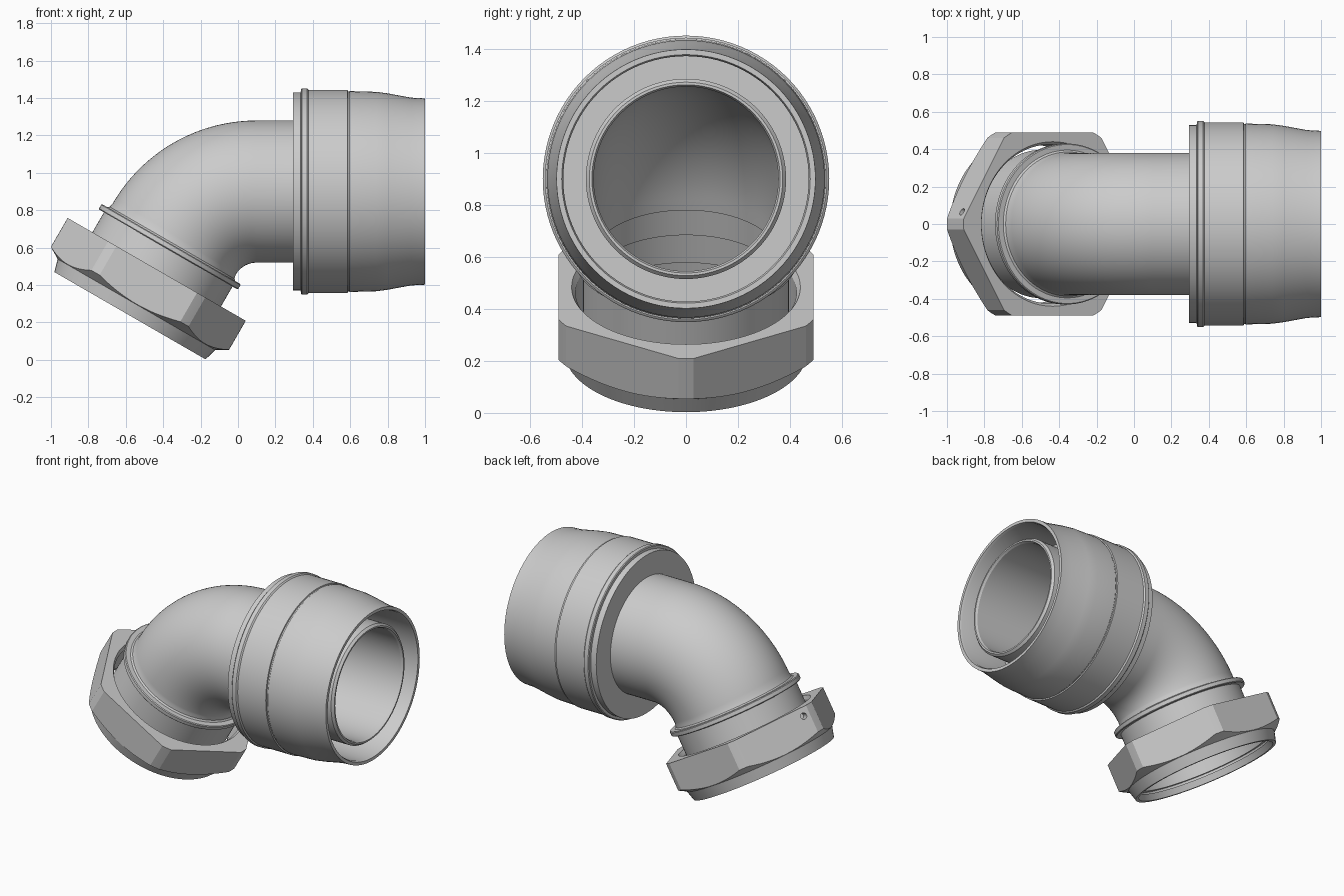
import bpy, bmesh
from math import sin, cos, pi, radians
from mathutils import Vector, Matrix

if "Cube" in bpy.data.objects:
    bpy.data.objects.remove(bpy.data.objects["Cube"])

BEND = 0.51                  # centreline bend radius
ANG = radians(60)
ARC = BEND * ANG
BX, BZ = 0.10, 0.90          # start of the bend on the horizontal axis


def frame(t):
    """Centreline point, in-plane radial vector and tangent; t = 0 at the bend end."""
    a = min(max((t + ARC) / BEND, 0.0), ANG)
    c = Vector((BX - BEND * sin(a), 0, BZ - BEND + BEND * cos(a)))
    d = Vector((-cos(a), 0, -sin(a)))
    u = Vector((sin(a), 0, -cos(a)))
    if t < -ARC:
        c += d * (t + ARC)
    elif t > 0:
        c += d * t
    return c, u, d


def X(x):
    """Path position of a world x on the horizontal run."""
    return BX - ARC - x


def sweep(name, profile, seg=96):
    """Revolve a closed (t, r) profile around the bent centreline."""
    bm = bmesh.new()
    rings = []
    for t, r in profile:
        c, u, d = frame(t)
        rings.append([bm.verts.new(c + r * (u * cos(2 * pi * k / seg) + Vector((0, r and sin(2 * pi * k / seg), 0))))
                      for k in range(seg)])
    for i, a in enumerate(rings):
        b = rings[(i + 1) % len(rings)]
        for k in range(seg):
            j = (k + 1) % seg
            bm.faces.new((a[k], a[j], b[j], b[k]))
    return finish(name, bm)


def finish(name, bm):
    bmesh.ops.recalc_face_normals(bm, faces=bm.faces)
    me = bpy.data.meshes.new(name)
    bm.to_mesh(me)
    bm.free()
    ob = bpy.data.objects.new(name, me)
    bpy.context.collection.objects.link(ob)
    return ob


def select(ob):
    bpy.ops.object.select_all(action='DESELECT')
    ob.select_set(True)
    bpy.context.view_layer.objects.active = ob


def boolean(ob, tool, op):
    m = ob.modifiers.new(op, 'BOOLEAN')
    m.object, m.operation, m.solver = tool, op, 'EXACT'
    select(ob)
    bpy.ops.object.modifier_apply(modifier=m.name)
    bpy.data.objects.remove(tool)


# Elbow tube with its collar and inner bore
N = 28
arc = [-ARC + ARC * i / N for i in range(N + 1)]
outer = [(X(0.975), 0.372), (X(0.96), 0.385), (X(0.6), 0.385), (X(0.5), 0.38)]
outer += [(t, 0.38) for t in arc]
outer += [(0.022, 0.385), (0.03, 0.395), (0.03, 0.425), (0.035, 0.43), (0.058, 0.43),
          (0.063, 0.425), (0.063, 0.397), (0.30, 0.397)]
inner = [(0.30, 0.385), (0.17, 0.385), (0.17, 0.372), (0.055, 0.372), (0.05, 0.355)]
inner += [(t, 0.355) for t in reversed(arc)]
inner += [(X(0.96), 0.355), (X(0.975), 0.362)]
elbow = sweep("elbow_tube", outer + inner)

# Socket sleeve around the horizontal end
sleeve = sweep("socket_sleeve", [(X(x), r) for x, r in [
    (0.295, 0.37), (0.295, 0.53), (0.335, 0.53), (0.337, 0.546), (0.342, 0.551),
    (0.370, 0.551), (0.376, 0.546), (0.378, 0.543), (0.586, 0.543), (0.588, 0.535),
    (0.594, 0.535), (0.597, 0.537), (0.74, 0.533), (0.80, 0.525), (0.925, 0.502),
    (1.0, 0.498), (1.0, 0.478), (0.985, 0.472), (0.66, 0.472), (0.66, 0.37)]])

# Hexagonal union nut: turned body cut to a hexagon
nut = sweep("hex_nut", [
    (0.186, 0.55), (0.365, 0.55), (0.403, 0.486), (0.472, 0.467), (0.472, 0.447),
    (0.43, 0.437), (0.43, 0.45), (0.415, 0.45), (0.415, 0.425),
    (0.21, 0.425), (0.186, 0.44)])
hexagon = sweep("hex_cutter", [(0.1, 0.566), (0.6, 0.566), (0.6, 0.2), (0.1, 0.2)], seg=6)
boolean(nut, hexagon, 'INTERSECT')

# Small drilled hole in one nut face
c, u, d = frame(0.24)
n = (-u * cos(radians(30)) + Vector((0, sin(radians(30)), 0))).normalized()
pos = c - u * 0.528 + Vector((0, 0.065, 0))
bm = bmesh.new()
bmesh.ops.create_cone(bm, cap_ends=True, segments=24, radius1=0.02, radius2=0.02, depth=0.12,
                      matrix=Matrix.Translation(pos) @ n.to_track_quat('Z', 'Y').to_matrix().to_4x4())
boolean(nut, finish("drill_cutter", bm), 'DIFFERENCE')

for ob in (elbow, sleeve, nut):
    select(ob)
    bpy.ops.object.shade_smooth_by_angle(angle=radians(25))
